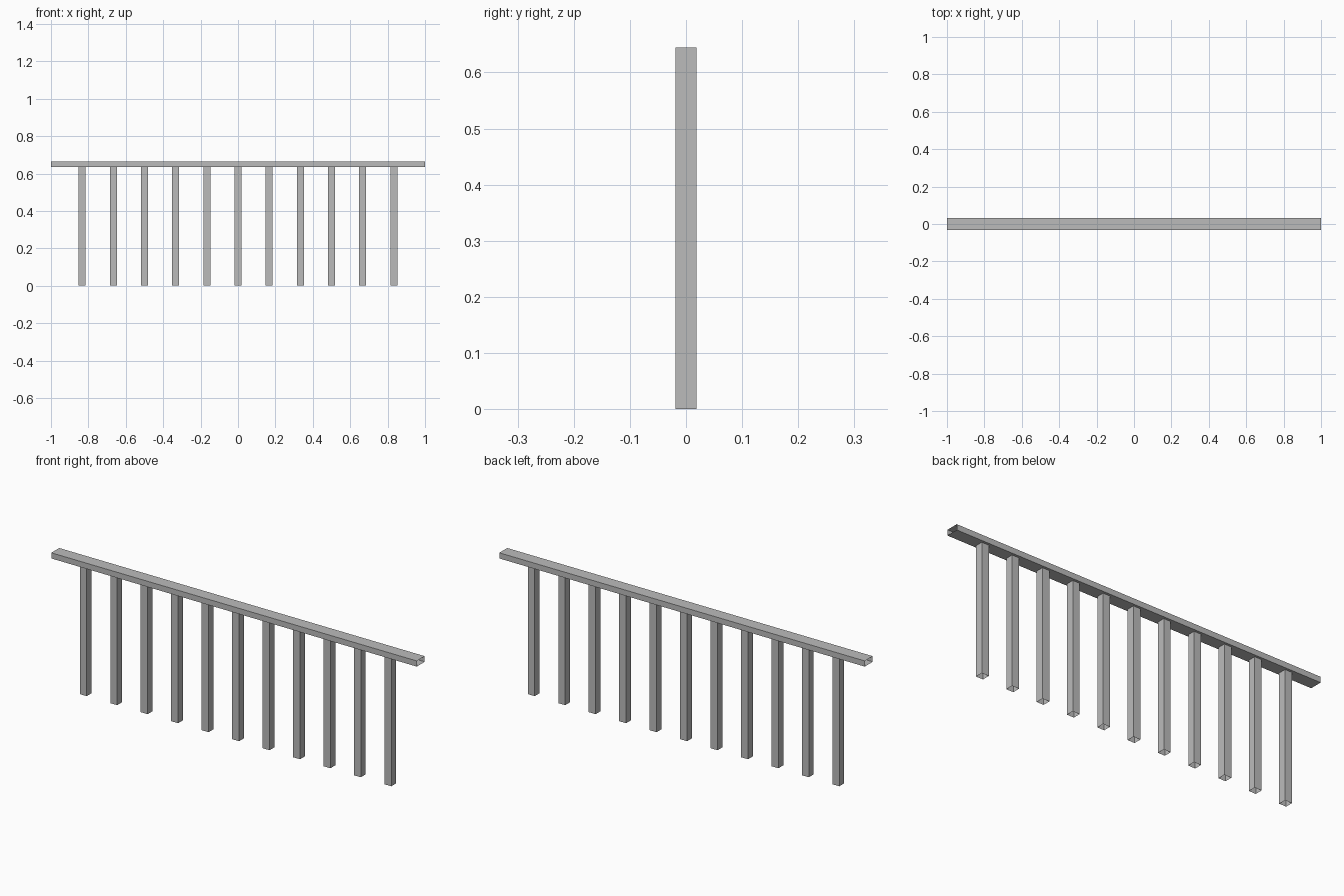
import bpy
import bmesh
from mathutils import Vector

cube = bpy.data.objects.get("Cube")
if cube:
    bpy.data.objects.remove(cube, do_unlink=True)

# Single flat grey
grey = bpy.data.materials.new("plain grey")
grey.use_nodes = True
colour = (0.5, 0.5, 0.5, 1.0)
grey.diffuse_color = colour
grey.node_tree.nodes["Principled BSDF"].inputs["Base Color"].default_value = colour


def open_tube(name, centre, size, axis):
    """Box without the two end faces along the given axis."""
    bm = bmesh.new()
    bmesh.ops.create_cube(bm, size=1.0)
    bmesh.ops.scale(bm, vec=Vector(size), verts=bm.verts)
    bm.normal_update()
    ends = [f for f in bm.faces if abs(f.normal[axis]) > 0.9]
    bmesh.ops.delete(bm, geom=ends, context='FACES_ONLY')
    mesh = bpy.data.meshes.new(name)
    bm.to_mesh(mesh)
    bm.free()
    mesh.materials.append(grey)
    obj = bpy.data.objects.new(name, mesh)
    obj.location = centre
    bpy.context.collection.objects.link(obj)
    return obj


# Handrail: hollow bar, open at both ends
open_tube("handrail", (0, 0, 0.65), (2.0, 0.062, 0.028), axis=0)

# Balusters: hollow square posts whose tops sit inside the rail
COUNT = 11
SPACING = 1 / 6
HEIGHT = 0.645
for i in range(COUNT):
    x = (i - COUNT // 2) * SPACING
    open_tube(f"baluster_{i + 1}", (x, 0, HEIGHT / 2), (0.038, 0.038, HEIGHT), axis=2)
